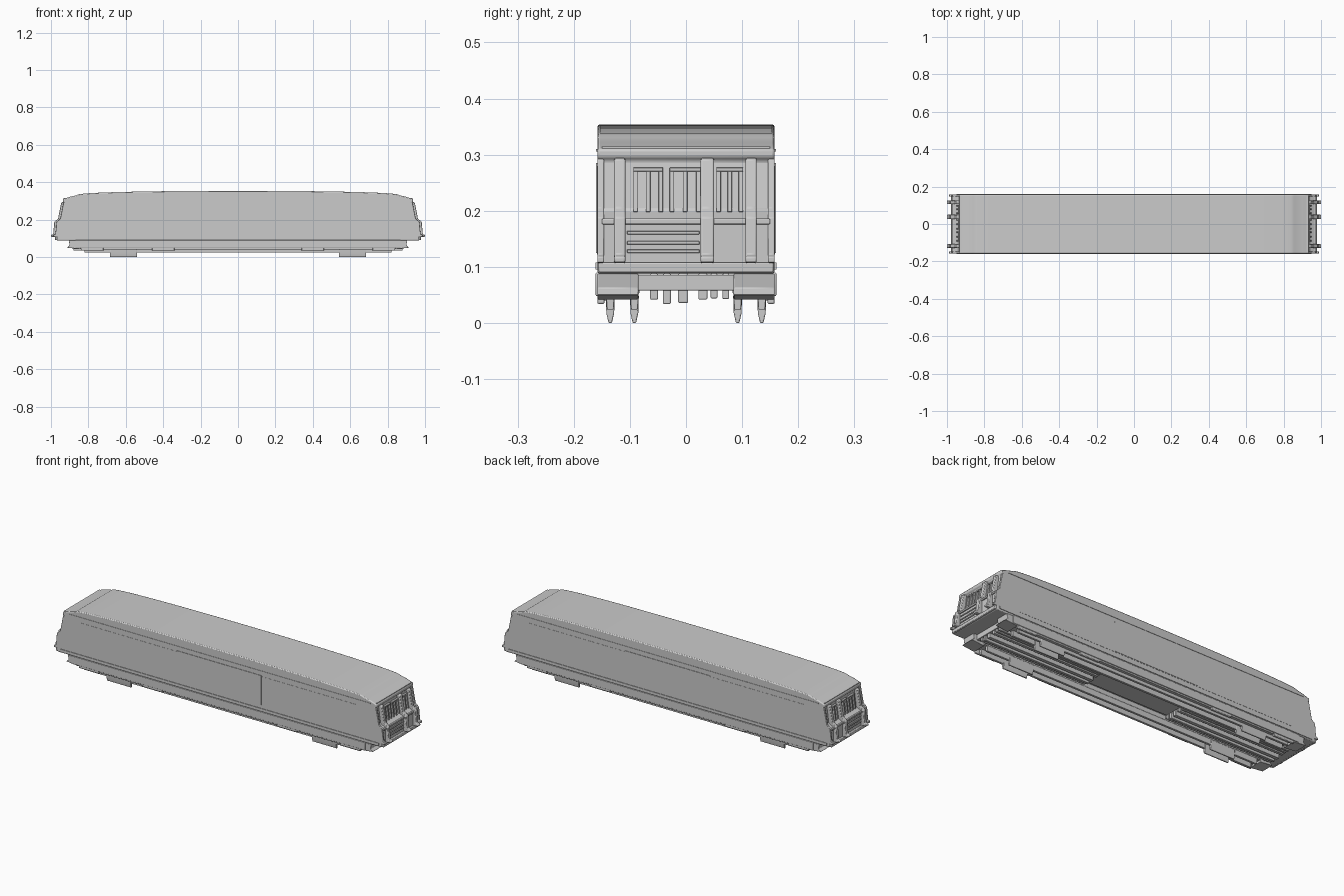
import bpy, bmesh, math

if "Cube" in bpy.data.objects:
    bpy.data.objects.remove(bpy.data.objects["Cube"])


def finish(bm, name, bevel=0.0, segs=2):
    bmesh.ops.recalc_face_normals(bm, faces=bm.faces)
    me = bpy.data.meshes.new(name)
    bm.to_mesh(me)
    bm.free()
    ob = bpy.data.objects.new(name, me)
    bpy.context.collection.objects.link(ob)
    if bevel:
        m = ob.modifiers.new("bevel", 'BEVEL')
        m.width, m.segments = bevel, segs
        m.limit_method, m.angle_limit = 'ANGLE', math.radians(35)
    bpy.ops.object.select_all(action='DESELECT')
    bpy.context.view_layer.objects.active = ob
    ob.select_set(True)
    bpy.ops.object.shade_smooth_by_angle(angle=math.radians(35))
    return ob


def prism(name, pts, y0, y1, bevel=0.0, flip=False):
    """Extrude an x-z outline across the width; flip mirrors it in x."""
    bm = bmesh.new()
    s = -1 if flip else 1
    a = [bm.verts.new((s * x, y0, z)) for x, z in pts]
    b = [bm.verts.new((s * x, y1, z)) for x, z in pts]
    bm.faces.new(a)
    bm.faces.new(b[::-1])
    n = len(pts)
    for i in range(n):
        j = (i + 1) % n
        bm.faces.new((a[i], b[i], b[j], a[j]))
    return finish(bm, name, bevel)


def box(name, x0, x1, y0, y1, z0, z1, bevel=0.0):
    x0, x1 = min(x0, x1), max(x0, x1)
    return prism(name, [(x0, z0), (x1, z0), (x1, z1), (x0, z1)], y0, y1, bevel)


def bar(name, outline, x0, x1, bevel=0.0):
    """Extrude a y-z outline along the length."""
    bm = bmesh.new()
    a = [bm.verts.new((x0, y, z)) for y, z in outline]
    b = [bm.verts.new((x1, y, z)) for y, z in outline]
    bm.faces.new(a)
    bm.faces.new(b[::-1])
    for i in range(len(a)):
        j = (i + 1) % len(a)
        bm.faces.new((a[i], b[i], b[j], a[j]))
    return finish(bm, name, bevel)


# Car body with arched roof and stepped ends
half = [(0.968, 0.088), (0.968, 0.185), (0.94, 0.2), (0.928, 0.29), (0.936, 0.295),
        (0.936, 0.31), (0.9, 0.322), (0.86, 0.331)]
roof = [(0.86 * math.cos(t), 0.331 + 0.023 * math.sin(t) ** 0.85)
        for t in [math.pi * i / 28 for i in range(1, 28)]]
prism("car_body", half + roof + [(-x, z) for x, z in half[::-1]], -0.158, 0.158, 0.006)

# Raised side panels, lower sill and belt strips
for side in (-1, 1):
    def side_box(name, x0, x1, z0, z1, depth=0.002):
        ys = sorted((side * 0.156, side * (0.158 + depth)))
        box(name, x0, x1, ys[0], ys[1], z0, z1)
    side_box("side_panel", -0.83, 0.83, 0.122, 0.28, 0.001)
    side_box("side_door", -0.255, 0.25, 0.125, 0.285, 0.0025)
    side_box("side_sill", -0.95, 0.95, 0.095, 0.108, 0.003)
    side_box("side_gutter", -0.9, 0.9, 0.306, 0.31, 0.002)

# End details: ribs, windows, ledges
rib = [(0.95, 0.105), (1.0, 0.108), (1.0, 0.118), (0.988, 0.122), (0.982, 0.188),
       (0.962, 0.205), (0.945, 0.292), (0.92, 0.296)]
for flip in (False, True):
    s = -1 if flip else 1
    for y, w in ((-0.118, 0.01), (0.038, 0.012), (0.116, 0.01)):
        prism("end_rib", rib, y - w, y + w, 0.003, flip)
    for y in (-0.154, 0.15):
        prism("end_corner_post", [(x - 0.012, z) for x, z in rib], y - 0.004, y + 0.008, 0.002, flip)
    for y0, y1 in ((-0.09, -0.045), (-0.025, 0.022), (0.058, 0.098)):
        for y in (y0, (y0 + y1) / 2, y1):
            prism("window_bar", [(0.92, 0.198), (0.949, 0.198), (0.938, 0.275), (0.92, 0.275)],
                  y - 0.004, y + 0.004, 0.001, flip)
        box("window_head", s * 0.92, s * 0.94, y0 - 0.004, y1 + 0.004, 0.27, 0.277, 0.001)
    box("end_beam", s * 0.95, s * 0.978, -0.156, 0.156, 0.09, 0.108, 0.003)
    box("end_ledge", s * 0.95, s * 0.974, -0.15, 0.15, 0.176, 0.186, 0.002)
    for z in (0.125, 0.14, 0.158):
        box("end_slat", s * 0.96, s * 0.972, -0.105, 0.024, z, z + 0.006, 0.001)
    box("roof_end_panel", s * 0.872, s * 0.932, -0.15, 0.15, 0.305, 0.3145)

# Underframe floor and centre pan
box("underframe_floor", -0.86, 0.86, -0.15, 0.15, 0.075, 0.09)
box("centre_pan", -0.25, 0.25, -0.062, 0.078, 0.062, 0.08, 0.002)

# Long underfloor beams either side of the pan
for y, w, z in ((-0.057, 0.007, 0.042), (-0.034, 0.007, 0.034), (-0.005, 0.009, 0.036),
                (0.03, 0.008, 0.042), (0.05, 0.006, 0.044), (0.071, 0.006, 0.043)):
    for s in (-1, 1):
        box("floor_beam", s * 0.25, s * 0.88, y - w, y + w, z, 0.088, 0.002)

# Running gear: side skirts, frames, tapered runners and wheel shoes
for side in (-1, 1):
    ys = sorted((side * 0.149, side * 0.161))
    box("side_skirt", -0.87, 0.87, ys[0], ys[1], 0.048, 0.09, 0.002)
    box("skirt_rail", -0.72, 0.72, min(side * 0.14, side * 0.157), max(side * 0.14, side * 0.157),
        0.04, 0.06, 0.002)
    fr = sorted((side * 0.083, side * 0.143))
    box("gear_frame", -0.84, 0.84, fr[0], fr[1], 0.052, 0.085, 0.002)
    for y in (0.092, 0.135):
        c = side * y
        bar("runner", [(c - 0.008, 0.06), (c - 0.006, 0.024), (c + 0.006, 0.024), (c + 0.008, 0.06)],
            -0.82, 0.82, 0.001)
        for s in (-1, 1):
            x0, x1 = sorted((s * 0.54, s * 0.685))
            bar("wheel_shoe", [(c - 0.008, 0.05), (c - 0.007, 0.018), (c - 0.003, 0.0),
                               (c + 0.003, 0.0), (c + 0.007, 0.018), (c + 0.008, 0.05)], x0, x1, 0.002)
    # Equipment boxes and end steps
    for x in (-0.78, -0.4, 0.4, 0.78):
        e = sorted((side * 0.145, side * 0.158))
        box("equipment_box", x - 0.06, x + 0.06, e[0], e[1], 0.034, 0.075, 0.003)
    for s in (-1, 1):
        e = sorted((side * 0.085, side * 0.158))
        prism("end_step", [(0.84, 0.088), (0.84, 0.042), (0.87, 0.045), (0.915, 0.05),
                           (0.9, 0.062), (0.905, 0.088)], e[0], e[1], 0.002, s < 0)

# Cross beams beneath the floor
for s in (-1, 1):
    for x in (0.26, 0.5, 0.72, 0.86):
        box("cross_beam", s * x, s * (x + 0.025), -0.14, 0.14, 0.058, 0.086, 0.002)
